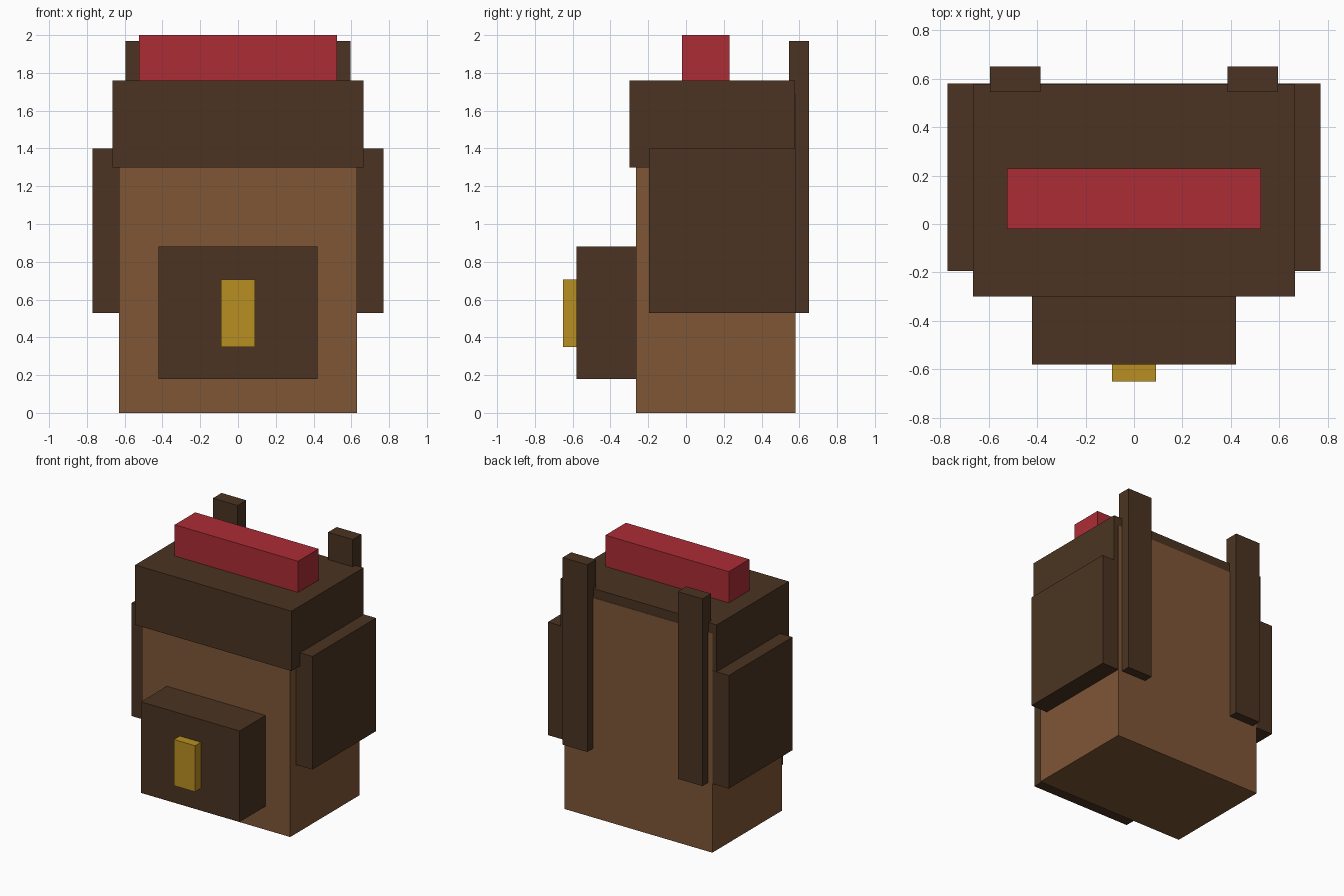
import bpy
import bmesh

if "Cube" in bpy.data.objects:
    bpy.data.objects.remove(bpy.data.objects["Cube"])


def material(name, rgb):
    m = bpy.data.materials.new(name)
    m.diffuse_color = (*rgb, 1.0)
    m.use_nodes = True
    m.node_tree.nodes["Principled BSDF"].inputs["Base Color"].default_value = m.diffuse_color
    return m


dark = material("dark brown leather", (0.069, 0.034, 0.016))
tan = material("light brown canvas", (0.209, 0.093, 0.037))
red = material("red blanket", (0.413, 0.026, 0.036))
gold = material("gold metal", (0.479, 0.275, 0.015))


def box(name, x, y, z, mat):
    """Box spanning the (min, max) range given on each axis."""
    bm = bmesh.new()
    bmesh.ops.create_cube(bm, size=1)
    for v in bm.verts:
        v.co = [(r[0] + r[1]) / 2 + c * (r[1] - r[0]) for c, r in zip(v.co, (x, y, z))]
    mesh = bpy.data.meshes.new(name)
    bm.to_mesh(mesh)
    bm.free()
    mesh.materials.append(mat)
    obj = bpy.data.objects.new(name, mesh)
    bpy.context.collection.objects.link(obj)
    return obj


# Main bag and the lid that overhangs its front and sides
box("bag_body", (-0.63, 0.63), (-0.265, 0.58), (0, 1.69), tan)
box("lid_flap", (-0.665, 0.665), (-0.30, 0.577), (1.30, 1.76), dark)

# Front pocket with its clasp
box("front_pocket", (-0.42, 0.42), (-0.58, -0.26), (0.18, 0.88), dark)
box("pocket_clasp", (-0.09, 0.09), (-0.65, -0.575), (0.35, 0.705), gold)

# Rolled blanket on the lid
box("bedroll", (-0.525, 0.525), (-0.02, 0.23), (1.755, 2.0), red)

# Side pockets and shoulder straps, one of each per side
for side, s in (("left", -1), ("right", 1)):
    box(f"{side}_side_pocket", sorted((s * 0.62, s * 0.77)), (-0.195, 0.579), (0.53, 1.40), dark)
    box(f"{side}_strap", sorted((s * 0.385, s * 0.595)), (0.545, 0.65), (0.53, 1.97), dark)
